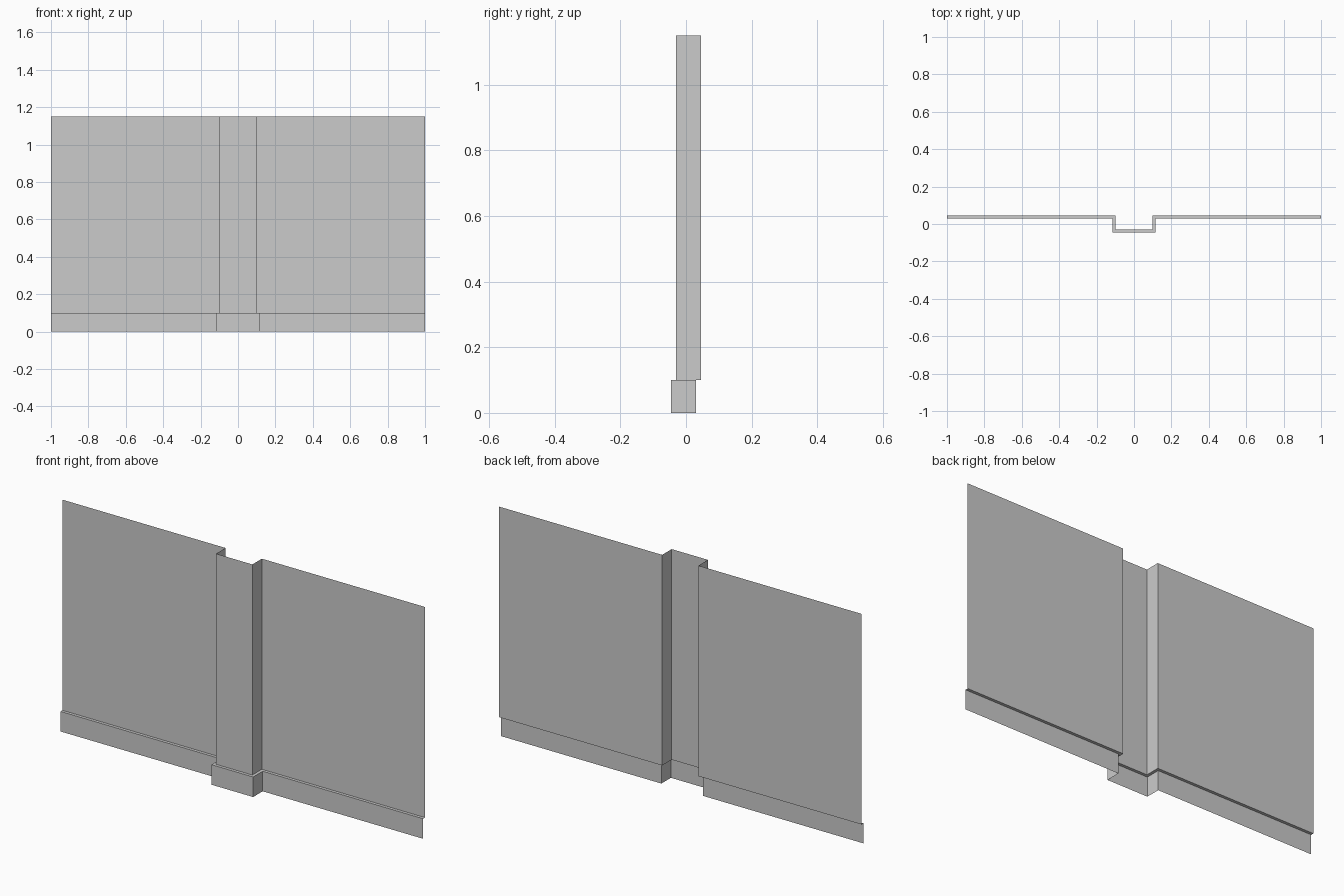
import bpy

if "Cube" in bpy.data.objects:
    bpy.data.objects.remove(bpy.data.objects["Cube"])

DEPTH = 0.075   # how far the pilaster stands forward of the wall
STEP = 0.015    # how far the skirting stands forward of the wall
HALF_W, BACK, TOP, SKIRT = 0.10, 0.045, 1.15, 0.10


def plan(offset, z):
    """Plan line of wall and pilaster, pushed forward by offset, at height z."""
    back, front, w = BACK - offset, BACK - DEPTH - offset, HALF_W + offset
    half = [(w, front), (w, back), (1.0, back)]
    pts = [(-x, y) for x, y in reversed(half)] + half
    return [(x, y, z) for x, y in pts]


def loft(name, rows):
    """Open single-sided sheet through equal-length rows of points."""
    n = len(rows[0])
    faces = [(r * n + i, r * n + i + 1, (r + 1) * n + i + 1, (r + 1) * n + i)
             for r in range(len(rows) - 1) for i in range(n - 1)]
    mesh = bpy.data.meshes.new(name)
    mesh.from_pydata([p for row in rows for p in row], [], faces)
    obj = bpy.data.objects.new(name, mesh)
    bpy.context.collection.objects.link(obj)
    return obj


# Wall sheet with the projecting pilaster
loft("wall_panel", [plan(0, SKIRT), plan(0, TOP)])

# Skirting face and the narrow ledge back to the wall
loft("skirting", [plan(STEP, 0), plan(STEP, SKIRT), plan(0, SKIRT)])
